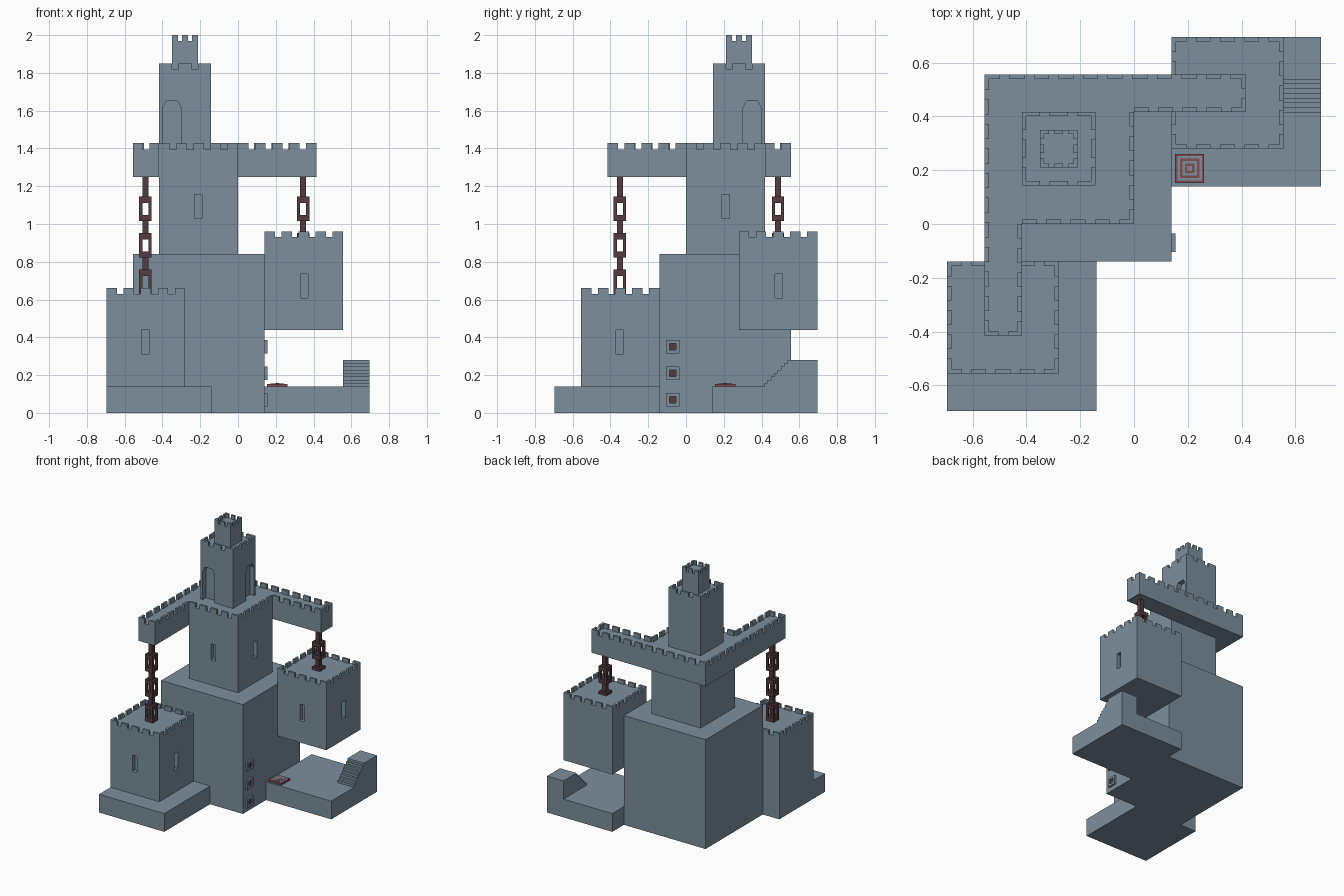
import bpy, bmesh, math
from mathutils import Vector

if "Cube" in bpy.data.objects:
    bpy.data.objects.remove(bpy.data.objects["Cube"])


def material(name, rgb):
    m = bpy.data.materials.new(name)
    m.diffuse_color = (*rgb, 1)
    m.use_nodes = True
    m.node_tree.nodes["Principled BSDF"].inputs["Base Color"].default_value = m.diffuse_color
    return m


STONE = material("slate_stone", (0.20, 0.275, 0.335))
IRON = material("rusty_iron", (0.085, 0.045, 0.052))
RED = material("dull_red", (0.22, 0.075, 0.08))


def add_box(bm, x0, x1, y0, y1, z0, z1):
    vs = [bm.verts.new((x, y, z)) for z in (z0, z1)
          for x, y in ((x0, y0), (x1, y0), (x1, y1), (x0, y1))]
    for f in ((3, 2, 1, 0), (4, 5, 6, 7), (0, 1, 5, 4), (1, 2, 6, 5), (2, 3, 7, 6), (3, 0, 4, 7)):
        bm.faces.new([vs[i] for i in f])


def finish(bm, name, mat=STONE):
    bmesh.ops.recalc_face_normals(bm, faces=bm.faces)
    me = bpy.data.meshes.new(name)
    bm.to_mesh(me)
    bm.free()
    me.materials.append(mat)
    ob = bpy.data.objects.new(name, me)
    bpy.context.collection.objects.link(ob)
    return ob


def boxes(name, dims, mat=STONE):
    bm = bmesh.new()
    for d in dims:
        add_box(bm, *d)
    return finish(bm, name, mat)


def prism(name, pts, axis, a, b, mat=STONE):
    """Extrude a 2D outline along x, y or z from a to b."""
    place = {'x': lambda p, q, t: (t, p, q), 'y': lambda p, q, t: (p, t, q),
             'z': lambda p, q, t: (p, q, t)}[axis]
    bm = bmesh.new()
    lo = [bm.verts.new(place(*p, a)) for p in pts]
    hi = [bm.verts.new(place(*p, b)) for p in pts]
    bm.faces.new(lo)
    bm.faces.new(hi)
    n = len(pts)
    for i in range(n):
        j = (i + 1) % n
        bm.faces.new((lo[i], lo[j], hi[j], hi[i]))
    return finish(bm, name, mat)


def cut(ob, cutter):
    cutter.hide_render = True
    mod = ob.modifiers.new("cut", 'BOOLEAN')
    mod.operation, mod.solver, mod.object = 'DIFFERENCE', 'EXACT', cutter
    bpy.context.view_layer.objects.active = ob
    bpy.ops.object.modifier_apply(modifier=mod.name)
    bpy.data.objects.remove(cutter)


def slit(ob, x, y, z, axis):
    """Narrow window recess in a front (y) or right (x) face."""
    dx, dy = (0.02, 0.03) if axis == 'y' else (0.03, 0.02)
    cut(ob, boxes("slit_cutter", [(x - dx, x + dx, y - dy, y + dy, z - 0.063, z + 0.063)]))


def merlons(name, outline, z0, z1, pitch=0.093, t=0.016):
    """Battlements along a clockwise outline, standing inside the edge."""
    bm = bmesh.new()
    for i, p in enumerate(outline):
        a, b = Vector(p), Vector(outline[(i + 1) % len(outline)])
        length = (b - a).length
        d = (b - a) / length
        inner = Vector((d.y, -d.x)) * t
        gap = pitch * 0.38
        n = max(2, round((length + gap) / pitch))
        step = (length + gap) / n
        for k in range(n):
            s = a + d * (k * step)
            e = s + d * (step - gap) + inner
            add_box(bm, min(s.x, e.x), max(s.x, e.x), min(s.y, e.y), max(s.y, e.y), z0, z1)
    return finish(bm, name)


def square(x0, x1, y0, y1):
    return [(x0, y1), (x1, y1), (x1, y0), (x0, y0)]


def tower(name, x0, x1, y0, y1, z0, z1, pitch=0.093, t=0.016):
    ob = boxes(name, [(x0, x1, y0, y1, z0, z1 - 0.03)])
    merlons(name + "_battlements", square(x0, x1, y0, y1), z1 - 0.03, z1, pitch, t)
    return ob


# Main block and low plinths
boxes("main_block", [(-0.555, 0.14, -0.14, 0.555, 0, 0.84)])
boxes("left_plinth", [(-0.695, -0.14, -0.695, -0.14, 0, 0.14)])
boxes("right_plinth", [(0.14, 0.695, 0.14, 0.695, 0, 0.14)])

# Stairs on the right plinth
steps = 8
outline = [(0.695, 0.14), (0.415, 0.14)]
for i in range(steps):
    y, h = 0.415 + 0.14 * i / steps, 0.14 / steps
    outline += [(y, 0.14 + h * (i + 1)), (y + 0.14 / steps, 0.14 + h * (i + 1))]
outline += [(0.695, 0.28)]
outline.pop(1)
outline.insert(1, (0.415, 0.14))
prism("stairs", outline, 'x', 0.555, 0.695)

# Keep, with the L-shaped arm platform above it
keep = boxes("keep", [(-0.417, 0, 0, 0.417, 0.84, 1.25)])
slit(keep, -0.21, 0, 1.093, 'y')
slit(keep, 0, 0.21, 1.093, 'x')
plat = [(-0.555, 0.555), (0.415, 0.555), (0.415, 0.417), (0, 0.417),
        (0, 0), (-0.417, 0), (-0.417, -0.415), (-0.555, -0.415)]
prism("arm_platform", plat, 'z', 1.25, 1.395)
merlons("arm_battlements", plat, 1.395, 1.43)

# Upper towers with arched doorways
mid = tower("middle_tower", -0.417, -0.143, 0.143, 0.417, 1.395, 1.85)
arch = [(-0.05, 1.395), (0.05, 1.395), (0.05, 1.61), (0.03, 1.65), (-0.03, 1.65), (-0.05, 1.61)]
cut(mid, prism("door_cutter", [(-0.35 + u, z) for u, z in arch], 'y', 0.1, 0.18))
cut(mid, prism("door_cutter", [(0.35 + u, z) for u, z in arch], 'x', -0.18, -0.1))
tower("top_tower", -0.349, -0.211, 0.211, 0.349, 1.82, 2.0, 0.055, 0.014)

# Hanging side towers
left = tower("left_tower", -0.695, -0.28, -0.555, -0.14, 0.14, 0.66)
slit(left, -0.49, -0.555, 0.375, 'y')
slit(left, -0.28, -0.35, 0.375, 'x')
right = tower("right_tower", 0.14, 0.555, 0.28, 0.695, 0.44, 0.96)
slit(right, 0.35, 0.28, 0.672, 'y')
slit(right, 0.555, 0.49, 0.672, 'x')


# Chains of open cage links joined by posts
def chain(name, x, y, bottom):
    parts = []

    def part(dx, dy, r, z0, z1):
        z0 = max(z0, bottom)
        if z1 > z0:
            parts.append((x + dx - r, x + dx + r, y + dy - r, y + dy + r, z0, z1))

    z = 1.25
    while z > bottom:
        top = z - (0.105 if z == 1.25 else 0.063)
        part(0, 0, 0.016, top, z)
        for zc in (top - 0.033, top - 0.13):
            part(0, 0, 0.033, zc, zc + 0.033)
        for sx in (-1, 1):
            for sy in (-1, 1):
                part(sx * 0.0245, sy * 0.0245, 0.0085, top - 0.097, top - 0.033)
        z = top - 0.13
    boxes(name, parts, IRON)


chain("left_chain", -0.49, -0.35, 0.63)
chain("right_chain", 0.345, 0.487, 0.93)

# Floor button: square rings alternating in colour
c = (0.207, 0.207)
for i in range(6):
    r = 0.054 - 0.009 * i
    z = 0.14 + 0.013 + 0.0008 * i
    boxes(f"floor_button_ring_{i}", [(c[0] - r, c[0] + r, c[1] - r, c[1] + r, 0.14, z)],
          RED if i % 2 == 0 else STONE)

# Three framed wall knobs on the right face of the main block
for i, z in enumerate((0.07, 0.21, 0.35)):
    y, r, q = -0.07, 0.035, 0.018
    boxes(f"knob_frame_{i}", [(0.14, 0.155, y - r, y + r, z + q, z + r),
                              (0.14, 0.155, y - r, y + r, z - r, z - q),
                              (0.14, 0.155, y - r, y - q, z - q, z + q),
                              (0.14, 0.155, y + q, y + r, z - q, z + q)])
    boxes(f"knob_core_{i}", [(0.14, 0.147, y - q, y + q, z - q, z + q)], IRON)
